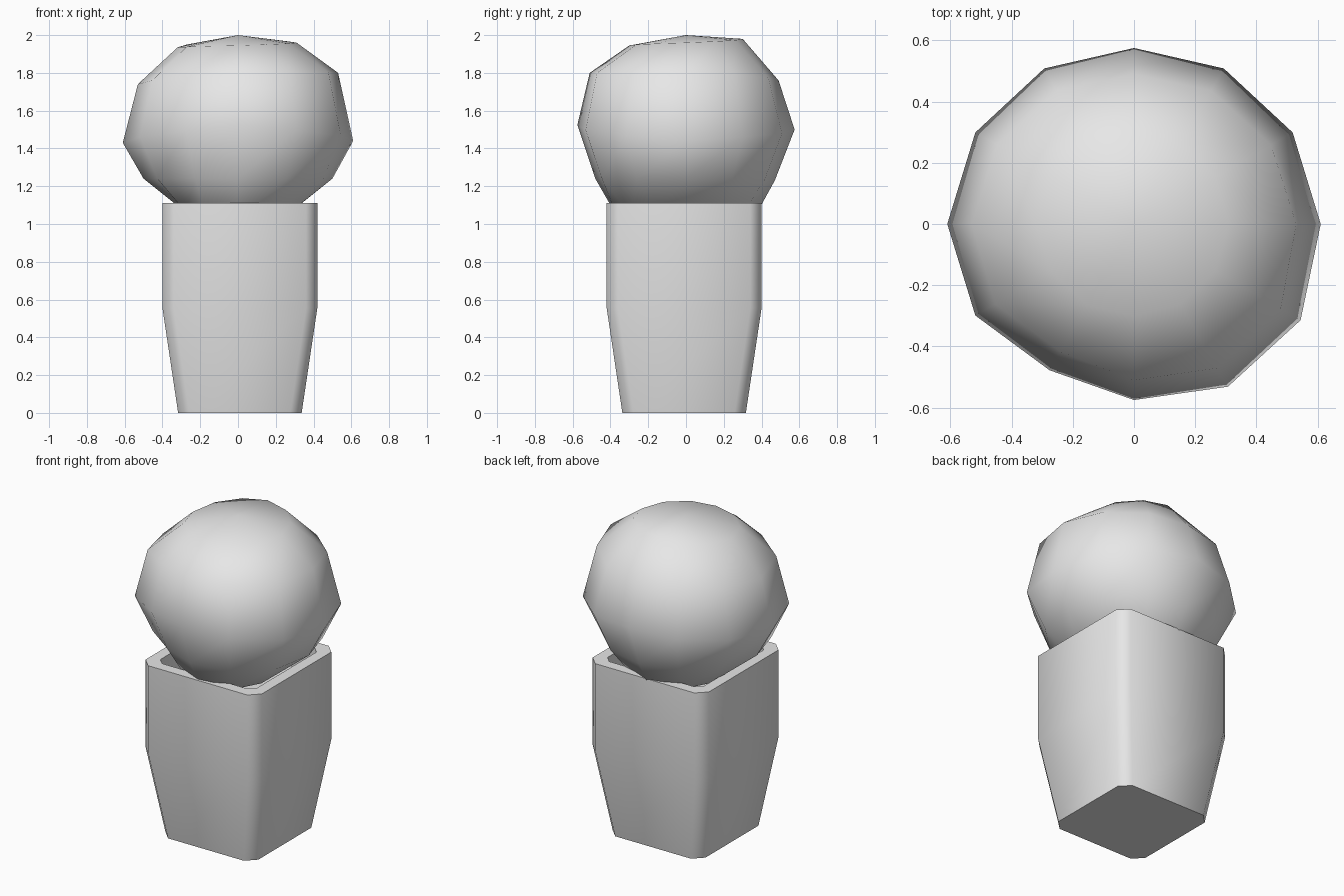
import bpy, bmesh, math
from math import radians, cos, sin

cube = bpy.data.objects.get("Cube")
if cube:
    bpy.data.objects.remove(cube, do_unlink=True)

grey = bpy.data.materials.new("plain_grey")
grey.use_nodes = True
colour = (0.8, 0.8, 0.8, 1)
grey.diffuse_color = colour
grey.node_tree.nodes["Principled BSDF"].inputs["Base Color"].default_value = colour


def loft(name, rings, smooth_angle, poles=None):
    """Join closed rings of points, ending in flat caps or in two poles."""
    bm = bmesh.new()
    loops = [[bm.verts.new(p) for p in ring] for ring in rings]
    n = len(loops[0])
    for a, b in zip(loops, loops[1:]):
        for i in range(n):
            j = (i + 1) % n
            bm.faces.new((a[i], a[j], b[j], b[i]))
    if poles:
        for loop, pole in zip((loops[0], loops[-1]), poles):
            tip = bm.verts.new(pole)
            for i in range(n):
                bm.faces.new((loop[i], loop[(i + 1) % n], tip))
    else:
        bm.faces.new(loops[0])
        bm.faces.new(loops[-1])
    bmesh.ops.recalc_face_normals(bm, faces=bm.faces)
    mesh = bpy.data.meshes.new(name)
    bm.to_mesh(mesh)
    bm.free()
    mesh.materials.append(grey)
    obj = bpy.data.objects.new(name, mesh)
    bpy.context.collection.objects.link(obj)
    bpy.ops.object.select_all(action='DESELECT')
    bpy.context.view_layer.objects.active = obj
    obj.select_set(True)
    bpy.ops.object.shade_smooth_by_angle(angle=radians(smooth_angle))
    return obj


def chamfered_square(half, z, cut):
    """Square ring with cut corners, counter-clockwise."""
    points = []
    for k in range(4):
        c, s = round(cos(k * math.pi / 2)), round(sin(k * math.pi / 2))
        for x, y in ((half, half - cut), (half - cut, half)):
            points.append((0.01 + x * c - y * s, -0.01 + x * s + y * c, z))
    return points


# Tapered planter with a rim and a sunken floor
loft("planter", [
    chamfered_square(0.327, 0, 0.06),
    chamfered_square(0.41, 0.555, 0.06),
    chamfered_square(0.41, 1.11, 0.06),
    chamfered_square(0.34, 1.11, 0.04),
    chamfered_square(0.34, 0.95, 0.04),
], 50)

# Rounded bush: radii and heights of each ring toward +x, +y, -x, -y
RINGS = [
    ((0.30, 0.36, 0.30, 0.36), (1.08, 1.03, 1.08, 1.03)),
    ((0.50, 0.47, 0.50, 0.48), (1.24, 1.23, 1.24, 1.24)),
    ((0.61, 0.575, 0.61, 0.575), (1.44, 1.50, 1.43, 1.525)),
    ((0.53, 0.49, 0.53, 0.51), (1.80, 1.76, 1.74, 1.80)),
    ((0.31, 0.30, 0.32, 0.30), (1.96, 1.98, 1.935, 1.945)),
]
BULGE = {8: -0.035, 10: 0.027, 11: 0.03}  # uneven foliage by segment


def around(values, i):
    """Blend four compass values over twelve segments."""
    k, t = i // 3, (i % 3) / 3
    return values[k] * (1 - t) + values[(k + 1) % 4] * t


def bush_ring(level):
    radii, heights = RINGS[level]
    points = []
    for i in range(12):
        r = around(radii, i)
        if level in (1, 2, 3):
            r += BULGE.get(i, 0)
        a = radians(30 * i)
        points.append((r * cos(a), r * sin(a), around(heights, i)))
    return points


loft("bush", [bush_ring(level) for level in range(5)], 180,
     poles=((0, 0, 0.98), (0, 0, 2)))
